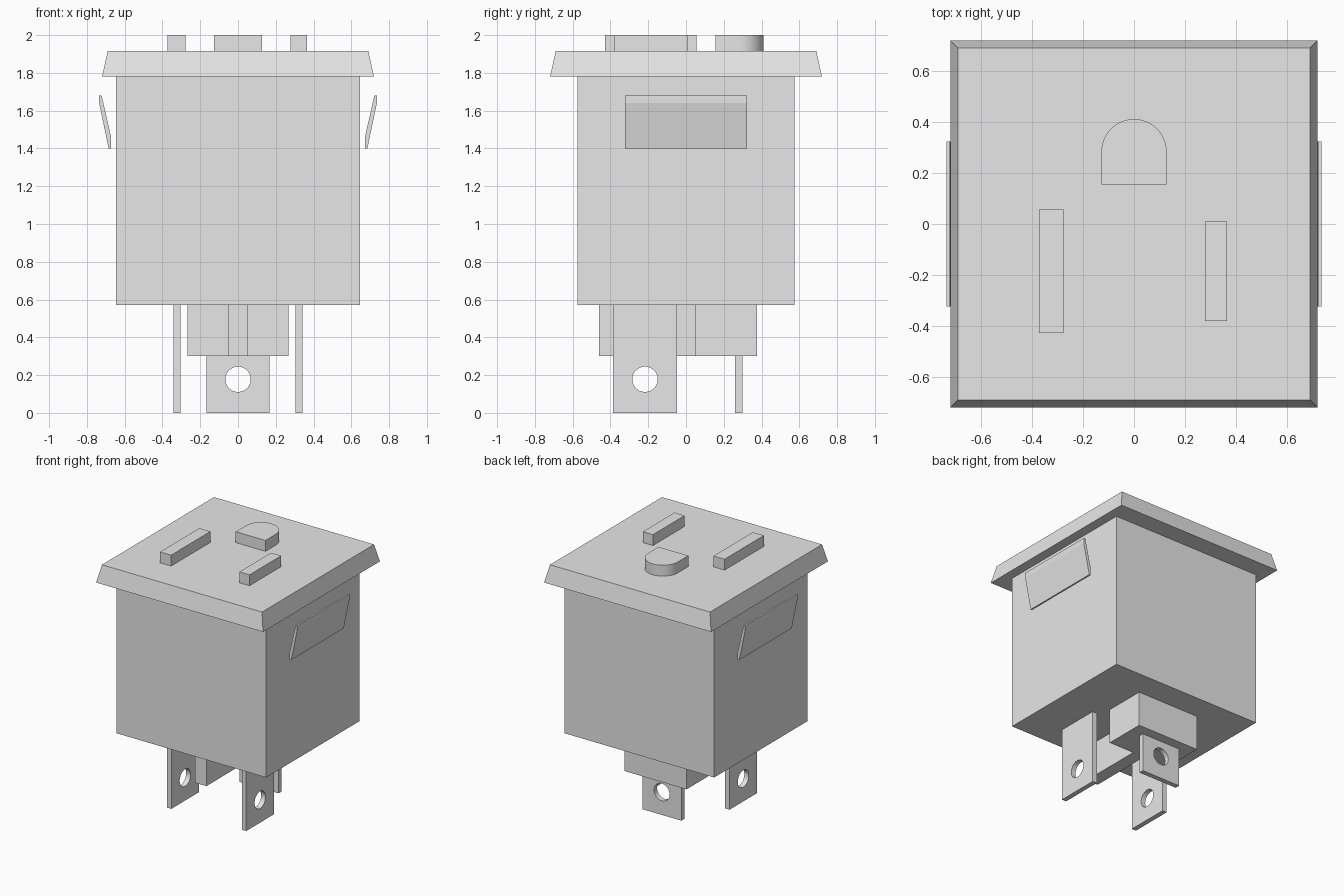
import bpy
import math

if "Cube" in bpy.data.objects:
    bpy.data.objects.remove(bpy.data.objects["Cube"], do_unlink=True)

# Single plain plastic colour
grey = bpy.data.materials.new("light_grey")
grey.use_nodes = True
colour = (0.8, 0.8, 0.8, 1)
grey.diffuse_color = colour
for node in grey.node_tree.nodes:
    if node.type == "BSDF_PRINCIPLED":
        node.inputs["Base Color"].default_value = colour


def prism(name, profile, low, high, axis="z"):
    """Extrude a counter-clockwise profile: (x, y) along z, or (x, z) along y."""
    n = len(profile)
    if axis == "z":
        verts = [(a, b, c) for c in (low, high) for a, b in profile]
    else:
        verts = [(a, c, b) for c in (high, low) for a, b in profile]
    faces = [tuple(reversed(range(n))), tuple(range(n, 2 * n))]
    faces += [(i, (i + 1) % n, n + (i + 1) % n, n + i) for i in range(n)]
    mesh = bpy.data.meshes.new(name)
    mesh.from_pydata(verts, [], faces)
    mesh.materials.append(grey)
    obj = bpy.data.objects.new(name, mesh)
    bpy.context.collection.objects.link(obj)
    return obj


def box(name, x, y, z):
    return prism(name, [(x[0], y[0]), (x[1], y[0]), (x[1], y[1]), (x[0], y[1])], *z)


def activate(obj):
    bpy.ops.object.select_all(action="DESELECT")
    obj.select_set(True)
    bpy.context.view_layer.objects.active = obj


def smooth(obj):
    activate(obj)
    bpy.ops.object.shade_smooth_by_angle(angle=math.radians(30))


def drill(obj, centre, rotation):
    """Cut the round terminal hole through a blade."""
    bpy.ops.mesh.primitive_cylinder_add(vertices=48, radius=0.067, depth=0.2,
                                        location=centre, rotation=rotation)
    cutter = bpy.context.object
    cutter.hide_render = True
    cutter.data.materials.append(grey)
    cut = obj.modifiers.new("hole", "BOOLEAN")
    cut.operation = "DIFFERENCE"
    cut.solver = "EXACT"
    cut.object = cutter
    activate(obj)
    bpy.ops.object.modifier_apply(modifier=cut.name)
    bpy.data.objects.remove(cutter, do_unlink=True)
    smooth(obj)


# Housing and bevelled front plate
box("housing", (-0.645, 0.645), (-0.575, 0.575), (0.57, 1.79))
plate = box("face_plate", (-0.72, 0.72), (-0.72, 0.72), (1.78, 1.915))
for v in plate.data.vertices:
    if v.co.z > 1.9:
        v.co.x *= 0.69 / 0.72
        v.co.y *= 0.69 / 0.72

# Raised contacts on the face plate
box("left_slot", (0.278, 0.365), (-0.38, 0.01), (1.9, 2.0))
box("right_slot", (-0.372, -0.277), (-0.428, 0.056), (1.9, 2.0))
r = 0.128
arc = [(r * math.cos(math.pi * i / 32), 0.283 + r * math.sin(math.pi * i / 32))
       for i in range(33)]
smooth(prism("ground_slot", [(-r, 0.155), (r, 0.155)] + arc, 1.9, 2.0))

# Bent spring clips on both sides
clip = [(0.672, 1.40), (0.685, 1.40), (0.735, 1.64),
        (0.735, 1.68), (0.722, 1.68), (0.672, 1.46)]
prism("left_clip", clip, -0.323, 0.323, "y")
prism("right_clip", [(-x, z) for x, z in reversed(clip)], -0.323, 0.323, "y")

# T-shaped insulator under the housing
tee = [(-0.05, -0.46), (0.05, -0.46), (0.05, 0.05), (0.267, 0.05),
       (0.267, 0.375), (-0.267, 0.375), (-0.267, 0.05), (-0.05, 0.05)]
prism("insulator", tee, 0.30, 0.58)

# Drilled terminal blades
for name, side in (("left_blade", 1), ("right_blade", -1)):
    x = sorted((side * 0.304, side * 0.342))
    blade = box(name, x, (-0.387, -0.048), (0, 0.58))
    drill(blade, (side * 0.323, -0.217, 0.178), (0, math.pi / 2, 0))
back = box("back_blade", (-0.168, 0.168), (0.26, 0.298), (0, 0.31))
drill(back, (0, 0.279, 0.178), (math.pi / 2, 0, 0))
